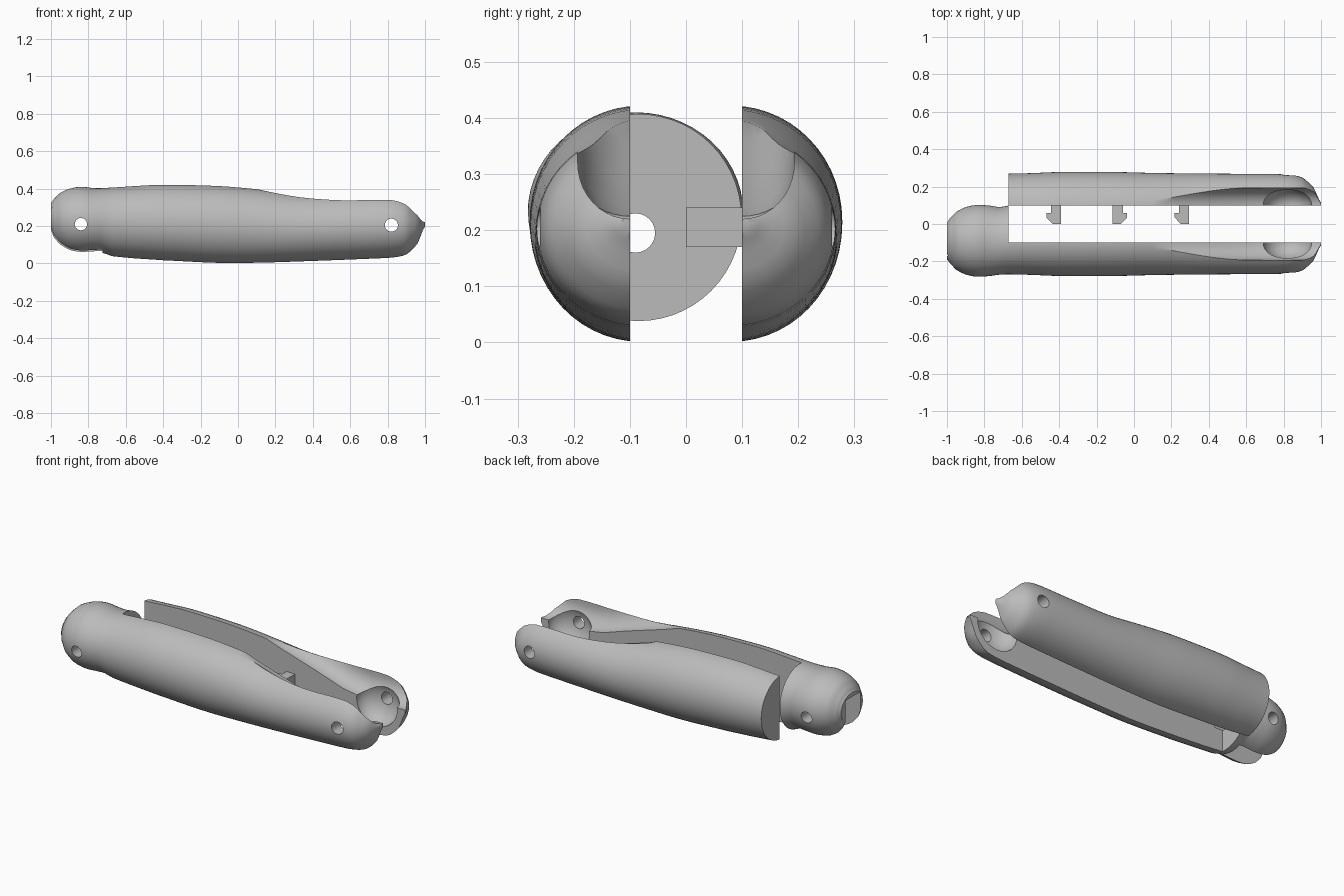
import bpy, bmesh, math
from mathutils import Matrix, Vector

if "Cube" in bpy.data.objects:
    bpy.data.objects.remove(bpy.data.objects["Cube"])

grey = bpy.data.materials.new("plain_grey")
grey.use_nodes = True
grey.diffuse_color = (0.5, 0.5, 0.5, 1)
grey.node_tree.nodes["Principled BSDF"].inputs["Base Color"].default_value = grey.diffuse_color

SIDES, STEPS = 56, 4


def finish(bm, name):
    bmesh.ops.recalc_face_normals(bm, faces=bm.faces)
    mesh = bpy.data.meshes.new(name)
    bm.to_mesh(mesh)
    bm.free()
    mesh.materials.append(grey)
    obj = bpy.data.objects.new(name, mesh)
    bpy.context.collection.objects.link(obj)
    return obj


def loft(rings, name):
    """Skin a list of equal closed rings and cap both ends."""
    bm = bmesh.new()
    rows = [[bm.verts.new(p) for p in ring] for ring in rings]
    n = len(rows[0])
    for a, b in zip(rows, rows[1:]):
        for i in range(n):
            bm.faces.new((a[i], a[(i + 1) % n], b[(i + 1) % n], b[i]))
    bm.faces.new(rows[0])
    bm.faces.new(rows[-1][::-1])
    return finish(bm, name)


def smooth_stations(st):
    """Catmull-Rom interpolation through the stations."""
    out = []
    for i in range(len(st) - 1):
        p = [st[max(0, min(len(st) - 1, i + k))] for k in (-1, 0, 1, 2)]
        for s in range(STEPS):
            t = s / STEPS
            out.append([b + t * (c - b) if j == 0 else
                        0.5 * (2 * b + (c - a) * t + (2 * a - 5 * b + 4 * c - d) * t * t
                               + (3 * b - a - 3 * c + d) * t ** 3)
                        for j, (a, b, c, d) in enumerate(zip(*p))])
    return out + [list(st[-1])]


def limb(stations, side, name):
    rings = []
    for x, top, low, ry, yc in smooth_stations(stations):
        ring = []
        for i in range(SIDES):
            a = math.tau * i / SIDES
            ring.append((x, side * (yc + ry * math.cos(a)),
                         (top + low) / 2 + (top - low) / 2 * math.sin(a)))
        rings.append(ring)
    return loft(rings, name)


def box(lo, hi):
    bm = bmesh.new()
    lo, hi = Vector(lo), Vector(hi)
    bmesh.ops.create_cube(bm, size=1, matrix=Matrix.Translation((lo + hi) / 2)
                          @ Matrix.Diagonal((*(hi - lo), 1)))
    return finish(bm, "cutter")


def rod(center, radius, length, axis, segments=24):
    bm = bmesh.new()
    bmesh.ops.create_cone(bm, cap_ends=True, segments=segments, radius1=radius, radius2=radius,
                          depth=length, matrix=Matrix.Translation(center)
                          @ Matrix.Rotation(math.pi / 2, 4, axis))
    return finish(bm, "cutter")


def ball(center, scale):
    bm = bmesh.new()
    bmesh.ops.create_uvsphere(bm, u_segments=32, v_segments=20, radius=1,
                              matrix=Matrix.Translation(center) @ Matrix.Diagonal((*scale, 1)))
    return finish(bm, "cutter")


def trough(y):
    """U-shaped groove with a ramp at its inner end."""
    rings = []
    for x, z in ((0.1, 0.40), (0.22, 0.36), (0.45, 0.29), (0.6, 0.24), (0.72, 0.22), (1.1, 0.22)):
        ring = [(x, y + 0.093 * math.cos(a), z + 0.1 + 0.1 * math.sin(a))
                for a in (math.pi + math.pi * i / 20 for i in range(21))]
        rings.append(ring + [(x, y + 0.093, 0.7), (x, y - 0.093, 0.7)])
    return loft(rings, "cutter")


def cut(obj, cutters):
    for c in cutters:
        c.hide_render = True
        mod = obj.modifiers.new("cut", "BOOLEAN")
        mod.operation, mod.solver, mod.object = "DIFFERENCE", "EXACT", c
    bpy.context.view_layer.update()
    dg = bpy.context.evaluated_depsgraph_get()
    mesh = bpy.data.meshes.new_from_object(obj.evaluated_get(dg))
    obj.modifiers.clear()
    obj.data = mesh
    for c in cutters:
        bpy.data.objects.remove(c)


def shade(obj):
    bpy.ops.object.select_all(action="DESELECT")
    obj.select_set(True)
    bpy.context.view_layer.objects.active = obj
    bpy.ops.object.shade_smooth_by_angle(angle=math.radians(35))


# Stations: x, top, bottom, half width, centre y
head = [(-1.0, 0.325, 0.16, 0.10, -0.09), (-0.985, 0.345, 0.125, 0.12, -0.09),
        (-0.95, 0.378, 0.09, 0.155, -0.09), (-0.9, 0.40, 0.063, 0.18, -0.09),
        (-0.84, 0.41, 0.053, 0.192, -0.09), (-0.77, 0.403, 0.056, 0.188, -0.09),
        (-0.72, 0.403, 0.055, 0.181, -0.09)]
body = [(-0.67, 0.407, 0.038, 0.184, -0.085), (-0.55, 0.415, 0.026, 0.192, -0.08),
        (-0.4, 0.422, 0.016, 0.198, -0.08), (-0.1, 0.415, 0.002, 0.198, -0.08),
        (0.1, 0.398, 0.003, 0.193, -0.08), (0.33, 0.373, 0.01, 0.19, -0.08),
        (0.6, 0.373, 0.02, 0.188, -0.08), (0.82, 0.375, 0.03, 0.185, -0.08),
        (0.9, 0.352, 0.047, 0.168, -0.08), (0.96, 0.295, 0.105, 0.115, -0.08),
        (1.0, 0.228, 0.195, 0.035, -0.08)]


def joint_cutters(y):
    return [trough(y), ball((0.82, y, 0.21), (0.13, 0.095, 0.13)),
            rod((0.82, y, 0.205), 0.035, 0.6, "X")]


# Front shell with the full round head, a forked slot and a cable channel
front = limb(head + body, 1, "front_shell")
cut(front, [box((-0.67, -0.1, -0.5), (1.5, 0.5, 1))] + joint_cutters(-0.1) + [
    rod((-0.84, -0.1, 0.205), 0.12, 0.14, "X", 40),
    box((-1.2, -0.17, 0.1), (-0.84, -0.03, 0.30)),
    box((-1.2, -0.17, -0.2), (-0.725, -0.03, 0.205)),
    rod((-0.72, -0.09, 0.195), 0.035, 0.2, "Y"),
    rod((-0.84, -0.1, 0.21), 0.033, 0.6, "X")])
shade(front)

# Back shell
back = limb(body, -1, "back_shell")
cut(back, [box((-1.5, -0.5, -0.5), (1.5, 0.1, 1))] + joint_cutters(0.1))
shade(back)

# Barbed clips on the inner face of the back shell
for i, (x, d) in enumerate(((-0.39, -1), (-0.115, 1), (0.295, -1))):
    outline = [(0, 0.105), (0, 0.0), (0.045, 0.0), (0.078, 0.035),
               (0.078, 0.06), (0.055, 0.06), (0.055, 0.105)]
    loft([[(x + d * u, v, z) for u, v in outline] for z in (0.17, 0.24)], f"clip_{i + 1}")
